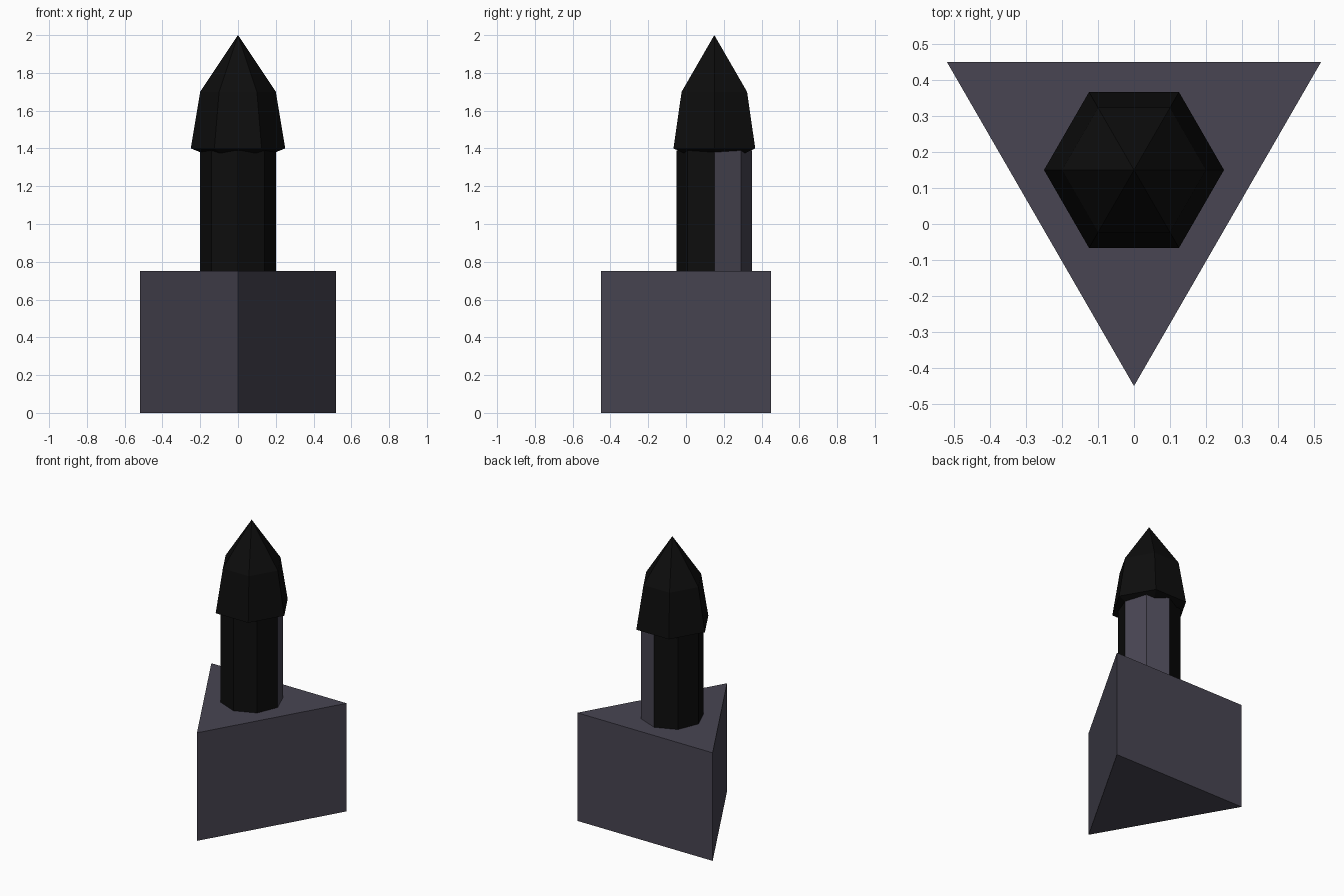
import bpy, bmesh
from math import cos, sin, pi

if "Cube" in bpy.data.objects:
    bpy.data.objects.remove(bpy.data.objects["Cube"])

CY = 0.15  # common axis of all parts


def material(name, color):
    m = bpy.data.materials.new(name)
    m.diffuse_color = (*color, 1)
    m.use_nodes = True
    m.node_tree.nodes["Principled BSDF"].inputs["Base Color"].default_value = m.diffuse_color
    return m


def lathe(name, sides, rings, mats, start=0.0):
    """Flat-faced solid from (radius, z) rings, bottom to top; radius 0 is a point."""
    bm = bmesh.new()
    loops = []
    for r, z in rings:
        n = sides if r else 1
        loops.append([bm.verts.new((r * cos(start + 2 * pi * i / sides),
                                    CY + r * sin(start + 2 * pi * i / sides), z))
                      for i in range(n)])
    for a, b in zip(loops, loops[1:]):
        for i in range(sides):
            j = (i + 1) % sides
            quad = [a[i % len(a)], a[j % len(a)], b[j % len(b)], b[i % len(b)]]
            bm.faces.new(list(dict.fromkeys(quad)))
    if len(loops[0]) > 1:
        bm.faces.new(loops[0][::-1])
    if len(loops[-1]) > 1:
        bm.faces.new(loops[-1])
    bmesh.ops.recalc_face_normals(bm, faces=bm.faces)
    me = bpy.data.meshes.new(name)
    bm.to_mesh(me)
    bm.free()
    for m in mats:
        me.materials.append(m)
    ob = bpy.data.objects.new(name, me)
    bpy.context.collection.objects.link(ob)
    return ob


slate = material("slate", (0.065, 0.06, 0.085))
black = material("black", (0.004, 0.004, 0.004))

# triangular base with its point to the front
lathe("base", 3, [(0.6, 0), (0.6, 0.75)], [slate], start=-pi / 2)

# octagonal column, two slate panels at the back right
column = lathe("column", 8, [(0.2, 0.75), (0.2, 1.39)], [black, slate])
for p in column.data.polygons:
    if p.normal.x > 0.1 and p.normal.y > 0.1:
        p.material_index = 1

# hexagonal pointed cap with a shallow conical underside
lathe("cap", 6, [(0, 1.3), (0.25, 1.4), (0.2, 1.7), (0, 2)], [black])
